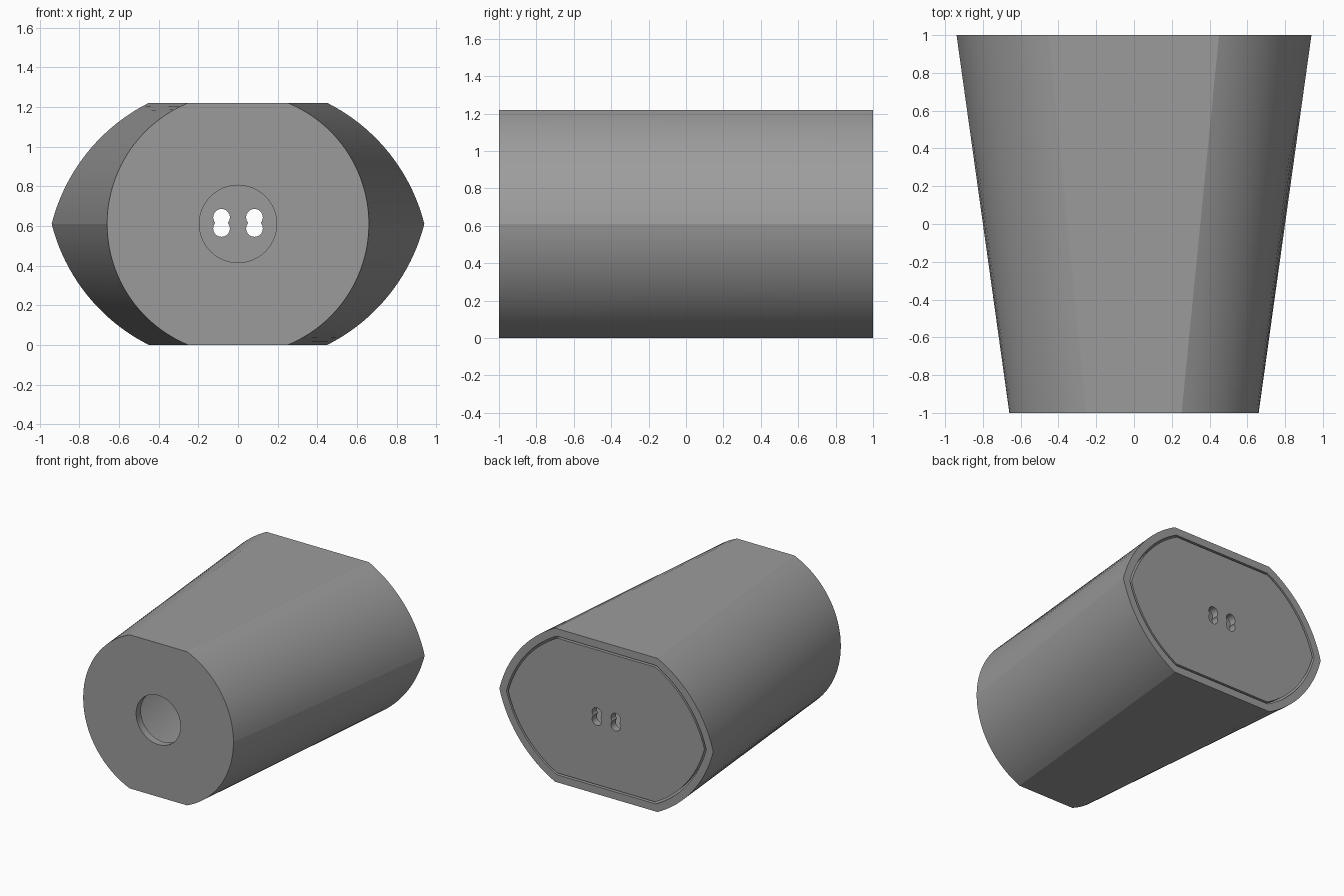
import bpy, bmesh, math

if "Cube" in bpy.data.objects:
    bpy.data.objects.remove(bpy.data.objects["Cube"])

H = 0.61       # half height, also the height of the centre line
WALL = 0.06
GAP = 0.015
SEG = 20       # segments per quarter of the section

grey = bpy.data.materials.new("grey plastic")
grey.diffuse_color = (0.33, 0.33, 0.33, 1)
grey.use_nodes = True
grey.node_tree.nodes["Principled BSDF"].inputs["Base Color"].default_value = grey.diffuse_color


def quarter(cx, cz, r, inset):
    """Arc from the side tip up to the flat top, on the right."""
    r -= inset
    a0 = math.asin(-cz / r)
    a1 = math.asin((H - inset - cz) / r)
    return [(cx + r * math.cos(a0 + (a1 - a0) * i / SEG),
             cz + r * math.sin(a0 + (a1 - a0) * i / SEG)) for i in range(SEG + 1)]


def section(y, inset):
    """Flat-topped section, blended from round front to pointed back."""
    t = (y + 1) / 2
    front, back = quarter(0, 0, 0.66, inset), quarter(0.028, -0.23, 0.94, inset)
    q = [(a[0] + (b[0] - a[0]) * t, a[1] + (b[1] - a[1]) * t)
         for a, b in zip(front, back)]
    loop = (q + [(-x, z) for x, z in reversed(q)]
            + [(-x, -z) for x, z in q[1:]] + [(x, -z) for x, z in reversed(q[1:])])
    return [(x, y, z + H) for x, z in loop]


def loft(name, rings):
    """Skin a list of (y, inset) sections and cap both ends."""
    bm = bmesh.new()
    loops = [[bm.verts.new(p) for p in section(*r)] for r in rings]
    n = len(loops[0])
    for a, b in zip(loops, loops[1:]):
        for i in range(n):
            j = (i + 1) % n
            bm.faces.new((a[i], a[j], b[j], b[i]))
    bm.faces.new(loops[0])
    bm.faces.new(loops[-1])
    bmesh.ops.recalc_face_normals(bm, faces=bm.faces)
    mesh = bpy.data.meshes.new(name)
    bm.to_mesh(mesh)
    bm.free()
    obj = bpy.data.objects.new(name, mesh)
    bpy.context.collection.objects.link(obj)
    mesh.materials.append(grey)
    return obj


def drill(obj, x, y, z, r, sides):
    """Cut a round hole along y."""
    bpy.ops.mesh.primitive_cylinder_add(vertices=sides, radius=r, depth=0.3,
                                        location=(x, y, z), rotation=(math.pi / 2, 0, 0))
    cutter = bpy.context.object
    cutter.data.materials.append(grey)
    mod = obj.modifiers.new("hole", 'BOOLEAN')
    mod.operation, mod.solver, mod.object = 'DIFFERENCE', 'EXACT', cutter
    bpy.context.view_layer.objects.active = obj
    bpy.ops.object.modifier_apply(modifier=mod.name)
    bpy.data.objects.remove(cutter)


# Hollow housing, open at the back, with a round opening in the front
housing = loft("housing", [(-1, 0), (1, 0), (1, WALL), (-1 + WALL, WALL)])
drill(housing, 0, -1, H, 0.195, 64)

# Back lid with two slots, each made of two overlapping holes
lid = loft("back_lid", [(1 - WALL, WALL + GAP), (1, WALL + GAP)])
for x in (-0.083, 0.083):
    for z in (0.587, 0.643):
        drill(lid, x, 1, z, 0.042, 32)

# Smooth curves with crisp edges
for obj in (housing, lid):
    bpy.ops.object.select_all(action='DESELECT')
    obj.select_set(True)
    bpy.context.view_layer.objects.active = obj
    bpy.ops.object.shade_smooth_by_angle(angle=math.radians(15))
